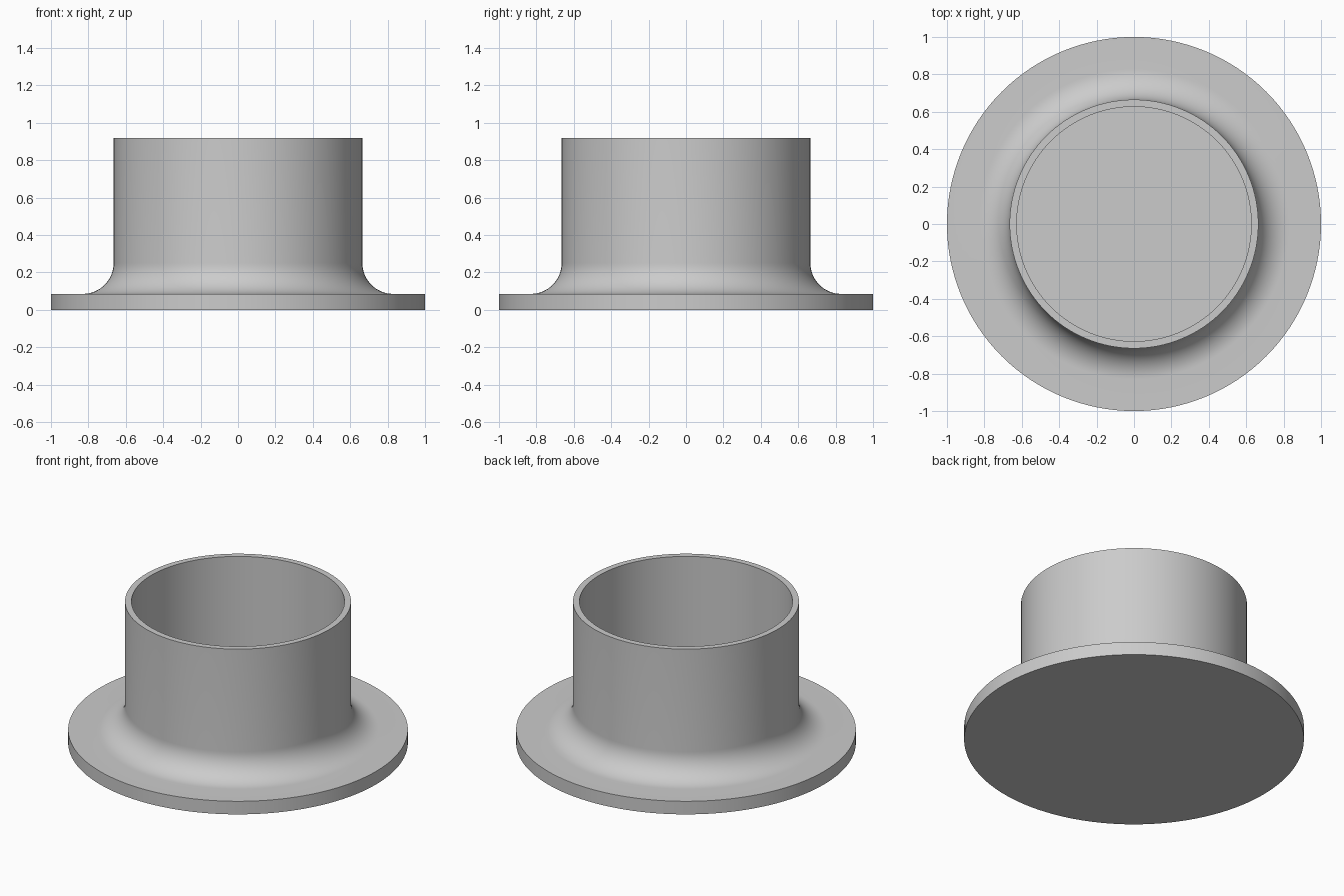
import bpy, bmesh, math

cube = bpy.data.objects.get("Cube")
if cube:
    bpy.data.objects.remove(cube, do_unlink=True)

SEGMENTS = 128
FLANGE_R, FLANGE_TOP = 1.0, 0.085
OUTER_R, INNER_R, HEIGHT = 0.665, 0.627, 0.917
FILLET = 0.165

# Grey material
grey = bpy.data.materials.new("plain_grey")
grey.use_nodes = True
colour = (0.6, 0.6, 0.6, 1)
grey.diffuse_color = colour
grey.node_tree.nodes["Principled BSDF"].inputs["Base Color"].default_value = colour

# Half section: underside, flange edge, concave fillet, wall, rim, inner floor
profile = [(0, 0), (FLANGE_R, 0), (FLANGE_R, FLANGE_TOP)]
STEPS = 16
for i in range(STEPS + 1):
    a = math.pi / 2 * i / STEPS
    profile.append((OUTER_R + FILLET * (1 - math.sin(a)),
                    FLANGE_TOP + FILLET * (1 - math.cos(a))))
profile += [(OUTER_R, HEIGHT), (INNER_R, HEIGHT),
            (INNER_R, FLANGE_TOP), (0, FLANGE_TOP)]

# Revolve the section into one flanged cup
bm = bmesh.new()
verts = [bm.verts.new((r, 0, z)) for r, z in profile]
edges = [bm.edges.new(pair) for pair in zip(verts, verts[1:])]
bmesh.ops.spin(bm, geom=verts + edges, cent=(0, 0, 0), axis=(0, 0, 1),
               angle=math.tau, steps=SEGMENTS, use_merge=False)
bmesh.ops.remove_doubles(bm, verts=bm.verts, dist=0.0001)
bmesh.ops.recalc_face_normals(bm, faces=bm.faces)
mesh = bpy.data.meshes.new("flanged_cup")
bm.to_mesh(mesh)
bm.free()
mesh.materials.append(grey)

cup = bpy.data.objects.new("flanged_cup", mesh)
bpy.context.collection.objects.link(cup)
bpy.ops.object.select_all(action="DESELECT")
cup.select_set(True)
bpy.context.view_layer.objects.active = cup
bpy.ops.object.shade_smooth_by_angle(angle=math.radians(30))
